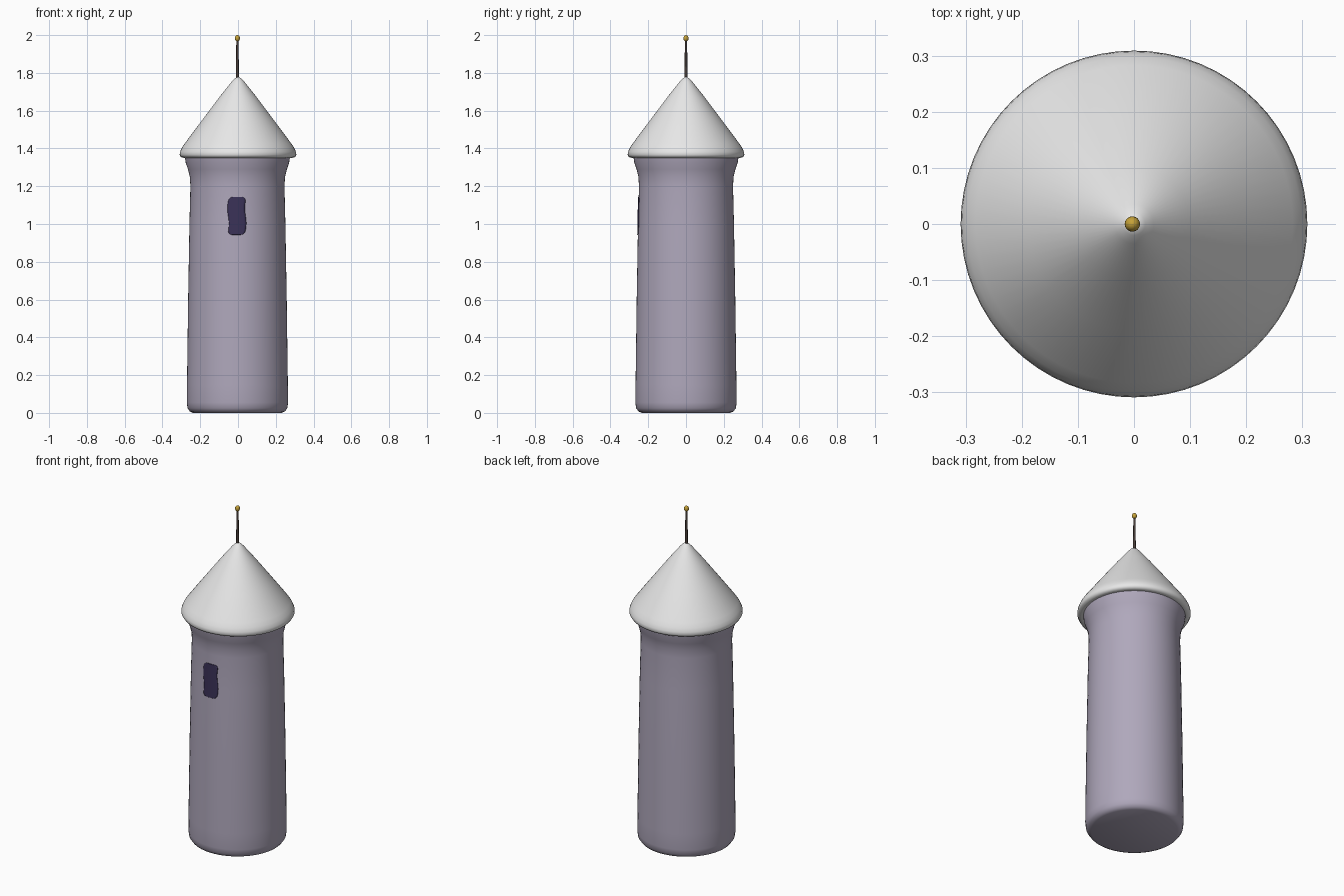
import bpy
import math

if "Cube" in bpy.data.objects:
    bpy.data.objects.remove(bpy.data.objects["Cube"])


def material(name, rgb):
    m = bpy.data.materials.new(name)
    m.use_nodes = True
    m.diffuse_color = (*rgb, 1)
    m.node_tree.nodes["Principled BSDF"].inputs["Base Color"].default_value = (*rgb, 1)
    return m


STONE = material("lilac stone", (0.43, 0.39, 0.50))
ROOF = material("pale roof", (0.80, 0.80, 0.80))
DARK = material("dark purple", (0.042, 0.031, 0.095))
BROWN = material("dark brown", (0.065, 0.047, 0.04))
GOLD = material("gold", (0.56, 0.36, 0.04))


def finish(name, verts, faces, mat, angle=50):
    mesh = bpy.data.meshes.new(name)
    mesh.from_pydata(verts, [], faces)
    mesh.materials.append(mat)
    obj = bpy.data.objects.new(name, mesh)
    bpy.context.collection.objects.link(obj)
    bpy.ops.object.select_all(action="DESELECT")
    obj.select_set(True)
    bpy.context.view_layer.objects.active = obj
    bpy.ops.object.shade_smooth_by_angle(angle=math.radians(angle))
    return obj


def lathe(name, profile, mat, sides=64, x=0.0, angle=50):
    """Spin a (radius, height) profile, listed bottom to top, and cap both ends."""
    verts, faces = [], []
    for r, z in profile:
        for i in range(sides):
            a = math.tau * i / sides
            verts.append((x + r * math.cos(a), r * math.sin(a), z))
    for j in range(len(profile) - 1):
        for i in range(sides):
            k = (i + 1) % sides
            faces.append((j * sides + i, j * sides + k,
                          (j + 1) * sides + k, (j + 1) * sides + i))
    top = (len(profile) - 1) * sides
    faces.append(tuple(reversed(range(sides))))
    faces.append(tuple(range(top, top + sides)))
    return finish(name, verts, faces, mat, angle)


# Tapered wall with a rounded foot and a flared collar
lathe("tower_wall", [(0.235, 0.0), (0.252, 0.008), (0.264, 0.025), (0.268, 0.055),
                     (0.267, 0.15), (0.261, 0.6), (0.254, 1.0), (0.249, 1.2),
                     (0.252, 1.25), (0.262, 1.29), (0.274, 1.325), (0.279, 1.36)],
      STONE, x=-0.003)

# Cone roof with a soft rolled eave and a blunt tip
lathe("roof", [(0.26, 1.356), (0.285, 1.350), (0.302, 1.354), (0.309, 1.366),
               (0.307, 1.382), (0.298, 1.402), (0.283, 1.425), (0.19, 1.55),
               (0.10, 1.67), (0.035, 1.752), (0.02, 1.768), (0.008, 1.777)],
      ROOF, angle=75)

# Pole and its finial
lathe("roof_pole", [(0.008, 1.76), (0.006, 1.975)], BROWN, sides=12, x=-0.003)
steps = 10
ball = [(0.0135 * math.sin(math.pi * t / steps) + 0.0002,
         1.983 - 0.017 * math.cos(math.pi * t / steps)) for t in range(steps + 1)]
lathe("pole_finial", ball, GOLD, sides=16, x=-0.003)

# Thin window plate with rounded corners, curved round the front wall
rows, cols = 16, 8
half_w, half_h, corner, mid_x, mid_z = 0.046, 0.1, 0.022, -0.006, 1.043
verts, faces = [], []
for j in range(rows + 1):
    dz = -half_h * math.cos(math.pi * j / rows)
    over = max(0, abs(dz) - (half_h - corner))
    w = half_w - corner + math.sqrt(max(0, corner ** 2 - over ** 2))
    shift = -0.004 * math.sin(2.5 * math.pi * dz / (2 * half_h))
    for i in range(cols + 1):
        x = mid_x + shift + w * (2 * i / cols - 1)
        z = mid_z + dz
        r = 0.254 + (1.0 - z) * 0.02 + 0.003
        verts.append((x, -math.sqrt(r * r - (x + 0.003) ** 2), z))
for j in range(rows):
    for i in range(cols):
        a = j * (cols + 1) + i
        faces.append((a, a + 1, a + cols + 2, a + cols + 1))
window = finish("window", verts, faces, DARK)
solid = window.modifiers.new("thickness", "SOLIDIFY")
solid.thickness = 0.006
solid.offset = -1
